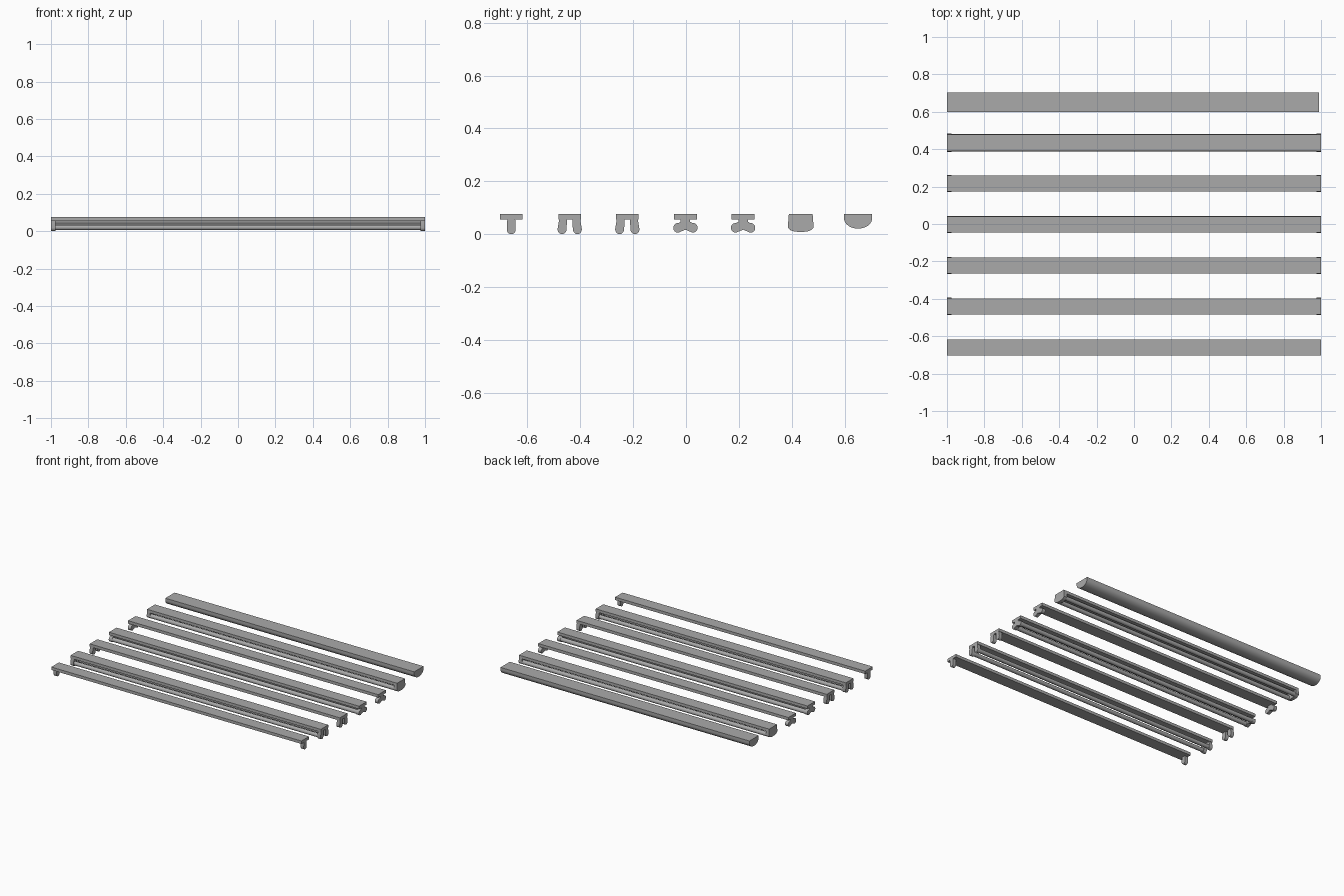
import bpy, bmesh, math
from mathutils import Vector

if "Cube" in bpy.data.objects:
    bpy.data.objects.remove(bpy.data.objects["Cube"], do_unlink=True)

grey = bpy.data.materials.new("painted_grey")
grey.use_nodes = True
colour = (0.4, 0.4, 0.4, 1)
grey.diffuse_color = colour
grey.node_tree.nodes["Principled BSDF"].inputs["Base Color"].default_value = colour

TOP, UNDER = 0.076, 0.055      # housing top and underside
CAP = 0.025                    # thickness of the end holders
PITCH = 0.218                  # spacing of the fixtures


def extrude(name, profile, y, x0, x1):
    """Extrude a (y, z) outline along x."""
    bm = bmesh.new()
    face = bm.faces.new([bm.verts.new((x0, y + p, z)) for p, z in profile])
    made = bmesh.ops.extrude_face_region(bm, geom=[face])["geom"]
    verts = [v for v in made if isinstance(v, bmesh.types.BMVert)]
    bmesh.ops.translate(bm, verts=verts, vec=Vector((x1 - x0, 0, 0)))
    bmesh.ops.recalc_face_normals(bm, faces=bm.faces)
    mesh = bpy.data.meshes.new(name)
    bm.to_mesh(mesh)
    bm.free()
    mesh.materials.append(grey)
    obj = bpy.data.objects.new(name, mesh)
    bpy.context.collection.objects.link(obj)
    bpy.ops.object.select_all(action="DESELECT")
    obj.select_set(True)
    bpy.context.view_layer.objects.active = obj
    bpy.ops.object.shade_smooth_by_angle(angle=math.radians(35))
    return obj


def arc(cy, cz, ry, rz, start, end, steps):
    angles = [math.radians(start + (end - start) * i / steps) for i in range(steps + 1)]
    return [(cy + ry * math.cos(a), cz + rz * math.sin(a)) for a in angles]


def housing(y, half, end=1):
    box = [(-half, UNDER), (half, UNDER), (half, TOP), (-half, TOP)]
    extrude("housing", box, y, -1, end)


def end_pair(name, profile, y):
    for side in (-1, 1):
        extrude(name, profile, y, side, side * (1 - CAP))


def tube(y, z, radius):
    ring = arc(0, z, radius, radius, 0, 360, 20)[:-1]
    extrude("lamp_tube", ring, y, -1 + CAP, 1 - CAP)


def drop_socket(offset):
    """Hanging lamp holder with a rounded foot leaning outward."""
    lean = 0.004 * ((offset > 0) - (offset < 0))
    foot = arc(offset + lean, 0.019, 0.017, 0.019, 180, 360, 10)
    return foot + [(offset + 0.015, UNDER), (offset - 0.015, UNDER)]


def wing_half():
    """Right half of the two-lobed holder, from bottom centre to top."""
    lobe = arc(0.029, 0.024, 0.017, 0.018, -120, 95, 12)
    return [(0, 0.017)] + lobe + [(0.018, 0.047), (0.018, UNDER)]


def mirrored(half):
    return half + [(-p, z) for p, z in reversed(half) if p > 0]


# Open batten with one pair of empty holders
y = -3 * PITCH - 0.007
housing(y, 0.043)
end_pair("socket", drop_socket(0), y)

# Twin battens, the first fitted with tubes
for index, fitted in ((-2, True), (-1, False)):
    y = index * PITCH - 0.004
    housing(y, 0.043)
    for offset in (-0.025, 0.025):
        end_pair("socket", drop_socket(offset), y)
        if fitted:
            tube(y + offset * 1.15, 0.02, 0.014)

# Winged twin battens, the first fitted with tubes
for index, fitted in ((0, True), (1, False)):
    y = index * PITCH - 0.002
    housing(y, 0.043)
    end_pair("wing_socket", mirrored(wing_half()), y)
    if fitted:
        for offset in (-0.029, 0.029):
            tube(y + offset, 0.024, 0.015)

# Boxed twin batten with closed end plates
y = 2 * PITCH - 0.002
housing(y, 0.045)
end_pair("end_plate", mirrored([(0, 0.008), (0.025, 0.01), (0.04, 0.016),
                                (0.049, 0.025), (0.045, TOP)]), y)
for offset in (-0.031, 0.031):
    tube(y + offset, 0.028, 0.015)

# Half-round covered batten
y = 3 * PITCH - 0.003
bowl = arc(0, 0.06, 0.053, 0.039, 180, 360, 20)
extrude("round_cover", bowl + [(0.053, TOP), (-0.053, TOP)], y, -1, 0.99)
